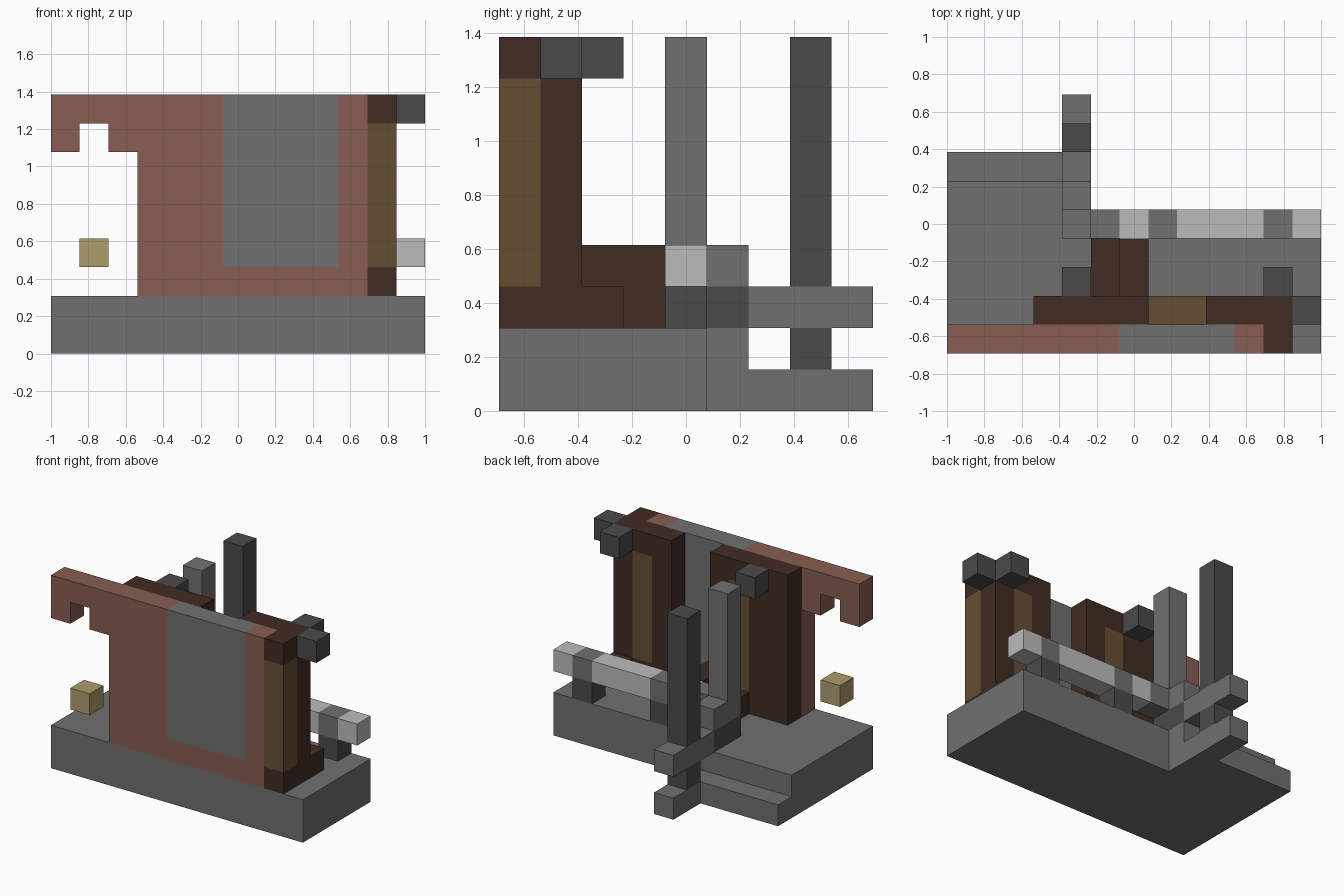
import bpy
import bmesh
from mathutils import Vector

cube = bpy.data.objects.get("Cube")
if cube:
    bpy.data.objects.remove(cube, do_unlink=True)

U = 2 / 13                                  # edge of one building block
ORIGIN = Vector((-6.5, -4.5, 0))            # grid corner, in blocks


def material(name, r, g, b):
    m = bpy.data.materials.new(name)
    m.use_nodes = True
    m.diffuse_color = (r, g, b, 1)
    m.node_tree.nodes["Principled BSDF"].inputs["Base Color"].default_value = (r, g, b, 1)
    return m


stone = material("stone grey", .16, .16, .163)
dark = material("dark grey", .068, .068, .068)
pale = material("pale grey", .5, .5, .5)
clay = material("clay red", .242, .109, .084)
bark = material("dark brown", .052, .025, .016)
wood = material("medium brown", .13, .076, .034)
straw = material("straw yellow", .41, .337, .15)


def part(name, mat, *boxes):
    """One object from boxes given as (x, y, z) block ranges, end exclusive."""
    bm = bmesh.new()
    for ranges in boxes:
        spans = [r if isinstance(r, tuple) else (r, r + 1) for r in ranges]
        lo = Vector([s[0] for s in spans])
        hi = Vector([s[1] for s in spans])
        verts = bmesh.ops.create_cube(bm, size=1)["verts"]
        for v in verts:
            size = hi - lo
            mid = (lo + hi) / 2
            v.co = Vector([c * s for c, s in zip(v.co, size)]) + mid + ORIGIN
            v.co *= U
    mesh = bpy.data.meshes.new(name)
    bm.to_mesh(mesh)
    bm.free()
    mesh.materials.append(mat)
    obj = bpy.data.objects.new(name, mesh)
    bpy.context.collection.objects.link(obj)


# Stepped base
part("base", stone, ((5, 13), (0, 5), (0, 2)), ((0, 5), (0, 6), (0, 2)))
part("base_step", stone, ((0, 4), 6, 0))

# Front wall with a hooked arm and an inset panel
part("front_wall", clay, ((3, 6), 0, (2, 9)), ((6, 10), 0, 2), (10, 0, (2, 9)))
part("hooked_arm", clay, ((0, 3), 0, 8), (0, 0, 7), (2, 0, 7))
part("wall_panel", stone, ((6, 10), 0, (3, 9)))
part("hanging_block", straw, (1, 0, 3))

# Timber frame behind the wall
part("corner_post_ends", bark, (11, 0, 2), (11, 0, 8))
part("corner_post", wood, (11, 0, (3, 8)))
part("timber_posts", bark, (11, 1, (2, 9)), (9, 1, (2, 9)),
     ((3, 5), 1, (2, 9)), (6, 1, (2, 9)))
for side, x in (("left", 10), ("right", 5)):
    part(side + "_stripe_ends", bark, (x, 1, 2), (x, 1, 8))
    part(side + "_stripe", wood, (x, 1, (3, 8)))
part("door_sill", wood, ((7, 9), 1, 2))
part("bench", bark, (5, (2, 4), 2), (6, (2, 4), (2, 4)))
part("corner_foot", bark, (11, 2, 2))

# Small brackets at the top
part("top_brackets", dark, (12, 1, 8), (11, 2, 8), (4, 2, 8))

# Rear rail and its supports
part("rail_light", pale, (6, 4, 3), ((8, 11), 4, 3), (12, 4, 3))
part("rail_joints", stone, (5, 4, 3), (7, 4, 3), (11, 4, 3))
part("rail_supports", dark, (7, 4, 2), (11, 4, 2))

# Rear posts and cross beams
part("inner_post", stone, (4, 4, (3, 9)), (4, 5, 3))
part("inner_post_foot", dark, (4, (4, 6), 2))
part("cross_beams", stone, (4, (6, 9), 0), (4, (6, 9), 2))
part("outer_post", dark, (4, 7, 1), (4, 7, (3, 9)))
